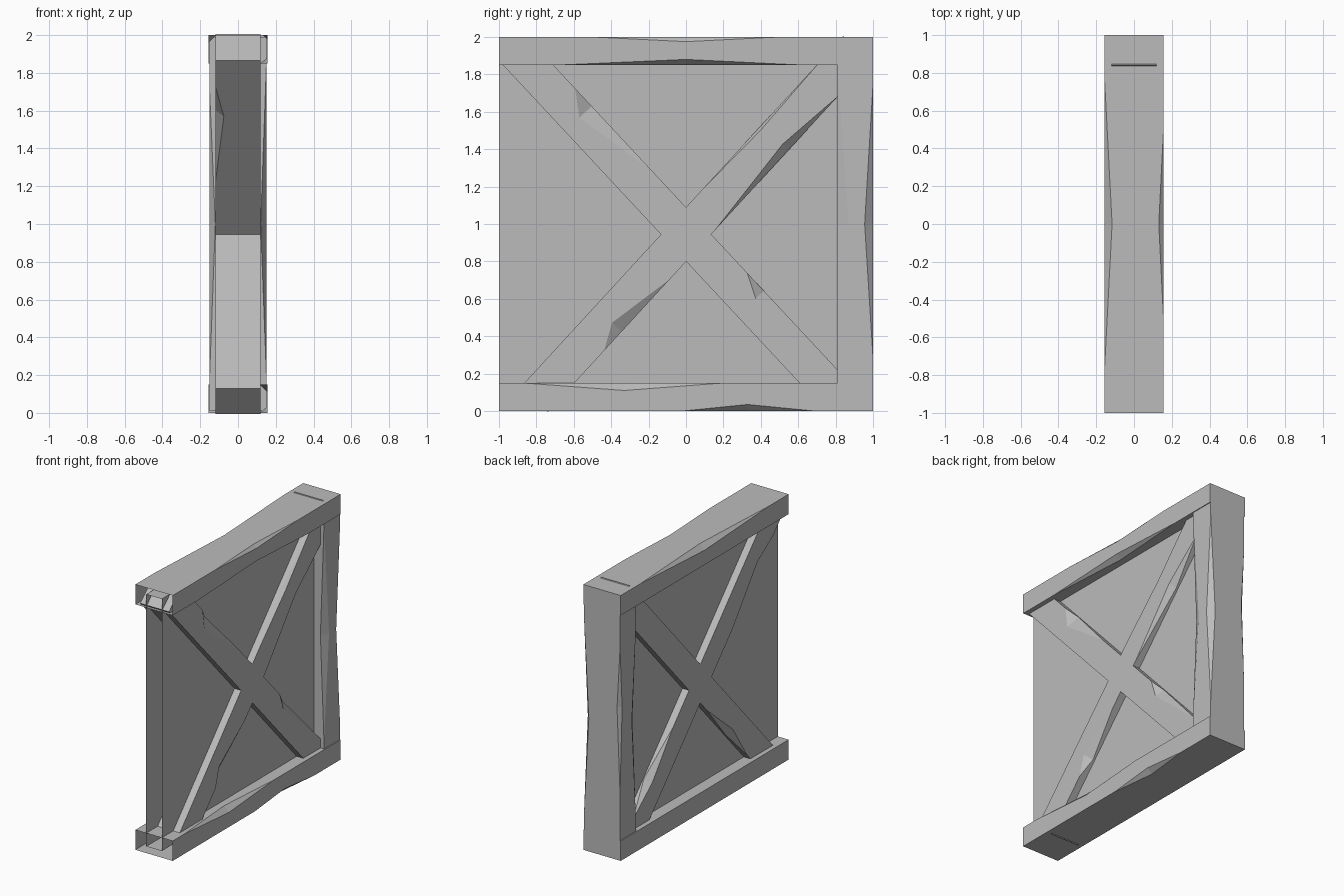
import bpy, bmesh, math
from mathutils import Vector, Matrix

if "Cube" in bpy.data.objects:
    bpy.data.objects.remove(bpy.data.objects["Cube"], do_unlink=True)

grey = bpy.data.materials.new("plain_grey")
grey.use_nodes = True
colour = (0.5, 0.5, 0.5, 1)
grey.diffuse_color = colour
grey.node_tree.nodes["Principled BSDF"].inputs["Base Color"].default_value = colour


def new_object(name, bm):
    bmesh.ops.recalc_face_normals(bm, faces=bm.faces)
    mesh = bpy.data.meshes.new(name)
    bm.to_mesh(mesh)
    bm.free()
    mesh.materials.append(grey)
    obj = bpy.data.objects.new(name, mesh)
    bpy.context.scene.collection.objects.link(obj)
    return obj


def notch_cutter(size, sx, sz, start, mid, end, dx, dz):
    """Wedge that nicks one long edge, deepest at mid."""
    x, z = sx * size[0] / 2, sz * size[2] / 2
    a, b = Vector((x, start, z)), Vector((x, end, z))
    p = Vector((x, mid, z - sz * dz))
    q = Vector((x - sx * dx, mid, z))
    centre = (p + q) / 2
    outside = Vector((x + sx * 0.2, mid, z + sz * 0.2))
    points = [a + (a - centre) * 0.1, b + (b - centre) * 0.1,
              p + (p - q) * 0.4, q + (q - p) * 0.4, outside]
    bm = bmesh.new()
    for point in points:
        bm.verts.new(point)
    bmesh.ops.convex_hull(bm, input=bm.verts)
    return new_object("notch_cutter", bm)


def beam(name, size, centre, angle=0, notches=(), open_front=False):
    """Beam along local y, turned about x, with nicked edges."""
    bm = bmesh.new()
    bmesh.ops.create_cube(bm, size=1, matrix=Matrix.Diagonal((*size, 1)))
    obj = new_object(name, bm)
    cutters = [notch_cutter(size, *n) for n in notches]
    for cutter in cutters:
        mod = obj.modifiers.new("notch", "BOOLEAN")
        mod.operation, mod.solver, mod.object = "DIFFERENCE", "EXACT", cutter
    bpy.context.view_layer.update()
    graph = bpy.context.evaluated_depsgraph_get()
    mesh = bpy.data.meshes.new_from_object(obj.evaluated_get(graph))
    obj.modifiers.clear()
    obj.data = mesh
    for cutter in cutters:
        bpy.data.objects.remove(cutter, do_unlink=True)
    if open_front:
        bm = bmesh.new()
        bm.from_mesh(mesh)
        caps = [f for f in bm.faces
                if all(v.co.y < -size[1] / 2 + 0.001 for v in f.verts)]
        bmesh.ops.delete(bm, geom=caps, context="FACES")
        bm.to_mesh(mesh)
        bm.free()
    mesh.transform(Matrix.Translation(centre) @ Matrix.Rotation(math.radians(angle), 4, "X"))
    return obj


# Thin panel filling the frame, open at the front edge
beam("panel", (0.13, 1.9, 1.9), (0, -0.05, 1), open_front=True)

# Horizontal rails, open at the front end
rail = (0.312, 2, 0.15)
beam("top_rail", rail, (0, 0, 1.925), open_front=True, notches=[
    (1, 1, -0.5, 0, 0.5, 0.025, 0.025),
    (-1, 1, -0.77, 0, 0.77, 0.04, 0.04),
    (1, -1, -0.68, 0, 0.62, 0.04, 0.03)])
beam("bottom_rail", rail, (0, 0, 0.075), open_front=True, notches=[
    (1, 1, -0.87, -0.33, 0.2, 0.04, 0.04),
    (1, -1, -0.02, 0.33, 0.69, 0.04, 0.035)])

# Back post
beam("back_post", (0.3, 1.98, 0.19), (0, 0.905, 1), 90, [
    (1, -1, -0.72, 0, 0.75, 0.04, 0.045),
    (1, 1, -0.8, 0, 0.84, 0.03, 0.06),
    (-1, -1, -0.5, 0.15, 0.6, 0.025, 0.025),
    (-1, 1, -0.8, 0, 0.7, 0.03, 0.05)])

# Crossed diagonal braces
brace = (0.24, 2.55, 0.197)
tilt = math.radians(47)
shift = Vector((0, math.cos(tilt), math.sin(tilt))) * 0.075
middle = Vector((0, 0, 0.945))
beam("falling_brace", brace, middle + Vector((0, -shift.y, shift.z)), -47, [
    (1, 1, -0.9, -0.77, -0.3, 0.045, 0.09),
    (1, 1, 0.45, 0.58, 1.15, 0.04, 0.06),
    (-1, -1, -1.09, -0.87, -0.39, 0.045, 0.05),
    (-1, 1, 0.45, 0.85, 1.15, 0.05, 0.04)])
beam("rising_brace", brace, middle + shift, 47.4, [
    (1, -1, 0.05, 0.63, 1.02, 0.04, 0.045),
    (1, -1, -0.83, -0.69, -0.31, 0.04, 0.07),
    (1, 1, 0.15, 0.6, 1.1, 0.03, 0.015),
    (-1, -1, -1.0, -0.7, -0.3, 0.04, 0.05)])
